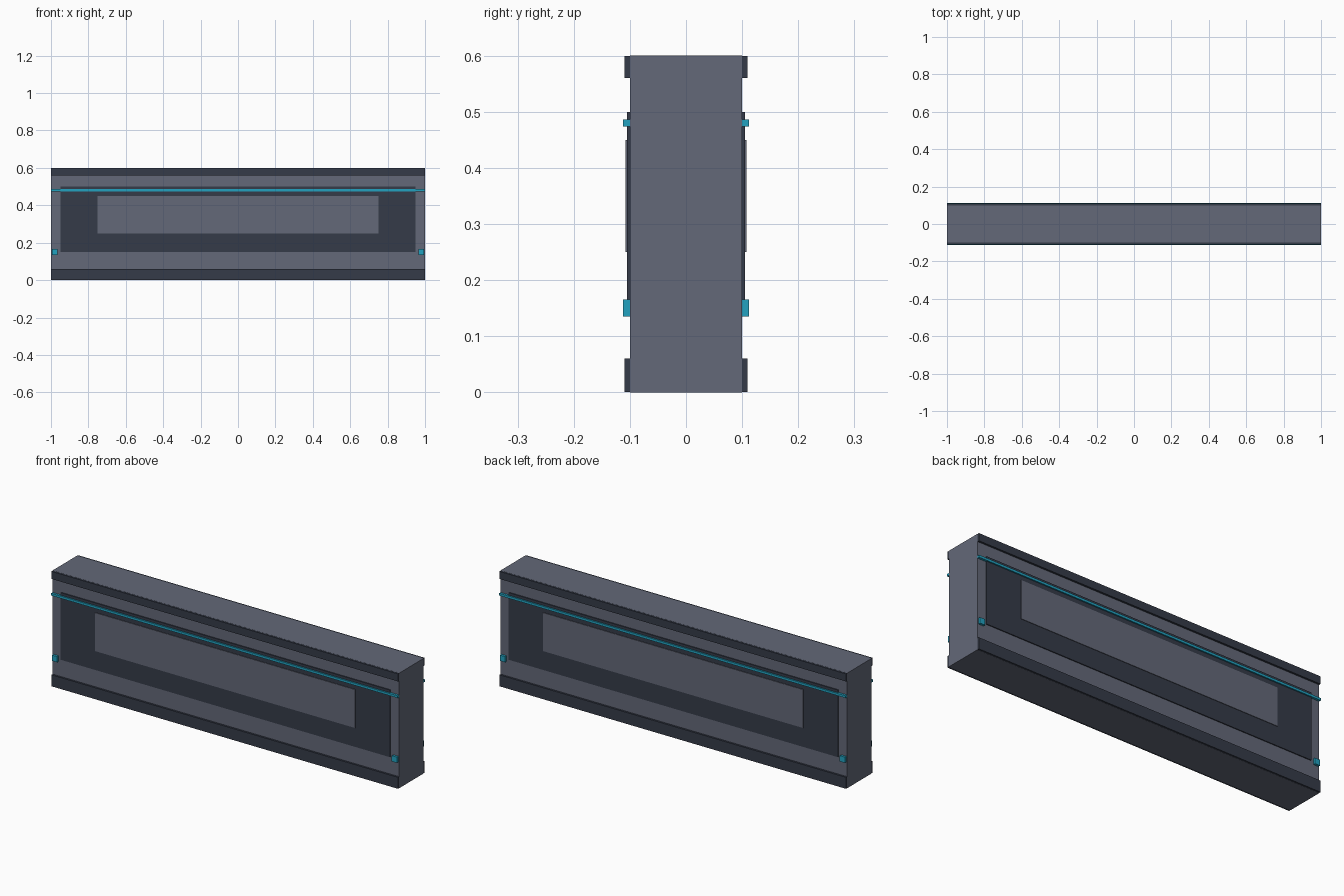
import bpy

if "Cube" in bpy.data.objects:
    bpy.data.objects.remove(bpy.data.objects["Cube"])


def material(name, rgb):
    mat = bpy.data.materials.new(name)
    mat.diffuse_color = (*rgb, 1)
    mat.use_nodes = True
    mat.node_tree.nodes["Principled BSDF"].inputs["Base Color"].default_value = mat.diffuse_color
    return mat


GREY = material("slate_grey", (0.126, 0.14, 0.188))
DARK = material("dark_slate", (0.036, 0.044, 0.066))
TEAL = material("teal", (0.016, 0.36, 0.53))


def box(name, x, y, z, mat):
    """Box spanning the (min, max) pairs x, y and z."""
    spans = (x, y, z)
    bpy.ops.mesh.primitive_cube_add(size=1, location=[(a + b) / 2 for a, b in spans])
    ob = bpy.context.object
    ob.name = name
    ob.scale = [b - a for a, b in spans]
    bpy.ops.object.transform_apply(location=False, rotation=False, scale=True)
    ob.data.materials.append(mat)
    return ob


def through(name, half_x, half_y, z, mat):
    """Centred box passing through the wall so it shows on both faces."""
    return box(name, (-half_x, half_x), (-half_y, half_y), z, mat)


E = 0.0005  # tiny inset so trim never flickers against the wall's own faces

# Wall core
through("wall_body", 1, 0.1, (0, 0.6), GREY)

# Base and top rails
through("base_rail", 1 - E, 0.11, (E, 0.06), DARK)
through("top_rail", 1 - E, 0.11, (0.56, 0.6 - E), DARK)

# Stepped panels on both faces
through("recess_panel", 0.95, 0.105, (0.15, 0.5), DARK)
through("inner_panel", 0.75, 0.108, (0.25, 0.45), GREY)

# Light strip along both faces
through("light_strip", 1 - E, 0.112, (0.474, 0.486), TEAL)

# Small corner lights, two per face
for sx, side in ((-1, "left"), (1, "right")):
    for sy, face in ((-1, "front"), (1, "back")):
        box(f"corner_light_{face}_{side}",
            sorted((sx * 0.965, sx * 0.995)),
            sorted((sy * 0.09, sy * 0.112)),
            (0.135, 0.165), TEAL)
